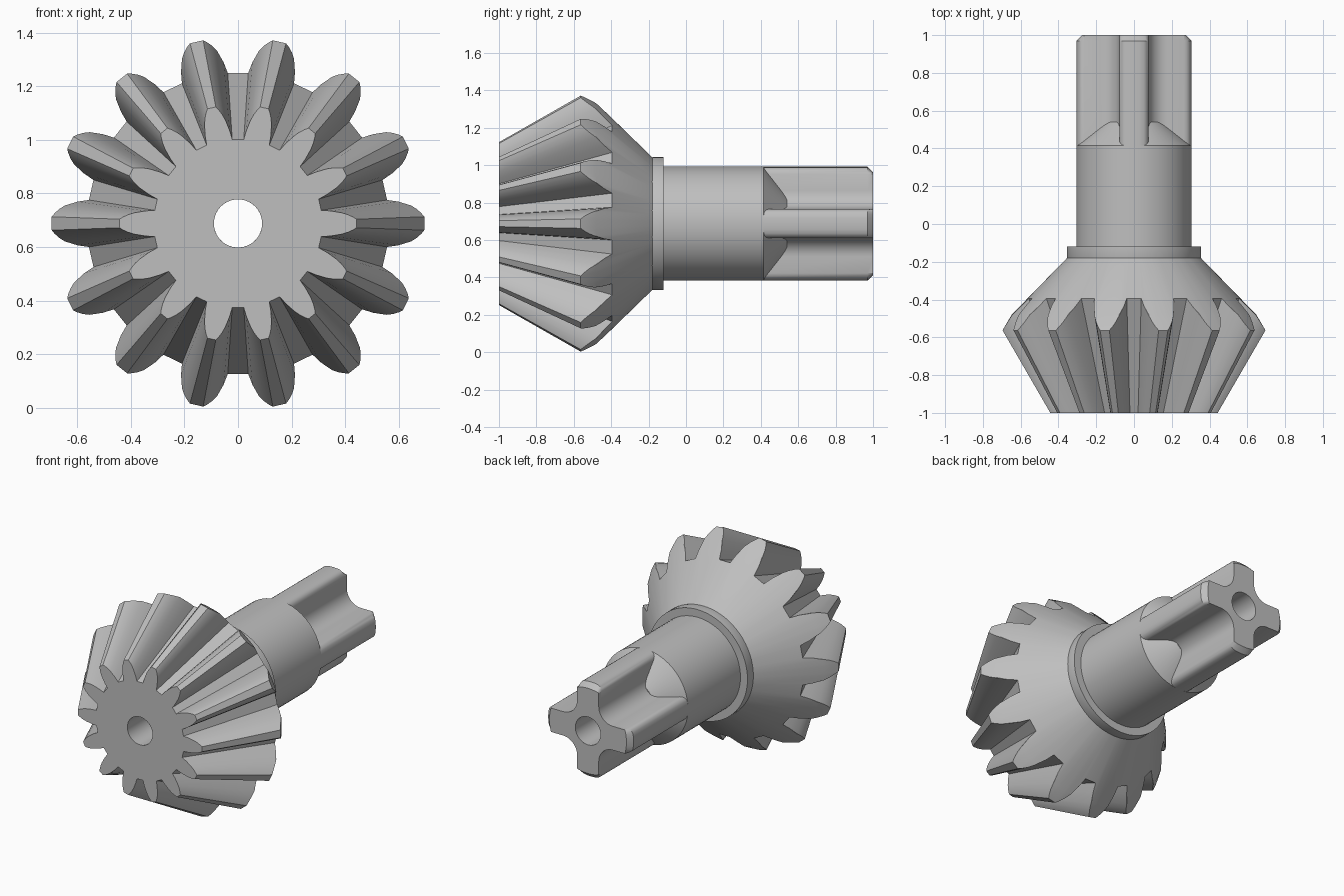
import bpy, bmesh
from math import sin, cos, pi, atan2, hypot, radians

cube = bpy.data.objects.get("Cube")
if cube:
    bpy.data.objects.remove(cube, do_unlink=True)

AXIS_Z = 0.688      # height of the shaft axis
TEETH = 14
APEX = 1.765        # distance of the pitch cone apex in front of y = 0
BORE = 0.09

steel = bpy.data.materials.new("light_grey")
steel.use_nodes = True
grey = (0.52, 0.52, 0.52, 1)
steel.diffuse_color = grey
steel.node_tree.nodes["Principled BSDF"].inputs["Base Color"].default_value = grey


def loft(name, rings):
    """Closed skin through rings of (angle, radius, y) points around the axis."""
    bm = bmesh.new()
    loops = [[bm.verts.new((r * cos(a), y, AXIS_Z + r * sin(a))) for a, r, y in ring]
             for ring in rings]
    n = len(loops[0])
    for k, low in enumerate(loops):
        high = loops[(k + 1) % len(loops)]
        for i in range(n):
            j = (i + 1) % n
            bm.faces.new((low[i], low[j], high[j], high[i]))
    bmesh.ops.remove_doubles(bm, verts=bm.verts, dist=0.00005)
    bmesh.ops.recalc_face_normals(bm, faces=bm.faces)
    mesh = bpy.data.meshes.new(name)
    bm.to_mesh(mesh)
    bm.free()
    mesh.materials.append(steel)
    obj = bpy.data.objects.new(name, mesh)
    bpy.context.collection.objects.link(obj)
    bpy.ops.object.select_all(action='DESELECT')
    obj.select_set(True)
    bpy.context.view_layer.objects.active = obj
    bpy.ops.object.shade_smooth_by_angle(angle=radians(28))
    return obj


# Bevel gear: tooth outline at the front, (radius along tooth, half width)
flank = [(0.311, 0.049), (0.345, 0.047), (0.387, 0.040),
         (0.41, 0.033), (0.43, 0.024), (0.443, 0.016)]
tooth = [(x, -w) for x, w in flank] + [(x, w) for x, w in reversed(flank)]
outline = [(atan2(w, x) + 2 * pi * k / TEETH, hypot(x, w))
           for k in range(TEETH) for x, w in tooth]


def back_point(a, r):
    """Follow the ray from the apex to the back cone or the chamfer at the tip."""
    t = r / (APEX - 1)
    y = min((0.179 - APEX * t) / (t + 0.976), (0.366 - APEX * t) / (t + 0.5875))
    return a, t * (y + APEX), y


front = [(a, r, -1) for a, r in outline]
back = [back_point(a, r) for a, r in outline]
shoulder = [(a, min(r, 0.648), max(y, -0.48)) for a, r, y in back]
loft("bevel_gear", [[(a, BORE, -1) for a, r in outline], front, back, shoulder,
                    [(a, 0.355, -0.18) for a, r in outline]])

# Collar, round shaft, conical run-out and bore
profile = [(BORE, 1), (BORE, -1), (0.355, -0.18), (0.355, -0.12), (0.305, -0.12),
           (0.305, 0.415), (0.155, 0.54), (0.1, 0.54)]
SEG = 64
loft("collar_and_shaft", [[(2 * pi * i / SEG, r, y) for i in range(SEG)] for r, y in profile])

# Cross-shaped drive end: one arm from its tip to the middle of the fillet
HALF, FILLET = 0.077, 0.1
arm = [(0.305, 0), (0.3035, 0.03), (0.299, 0.053), (0.291, 0.065), (0.28, 0.073), (0.265, HALF)]
for i in range(6):
    s = pi / 4 * i / 5
    c = HALF + FILLET
    arm.append((c - FILLET * sin(s), c - FILLET * cos(s)))
half = [(atan2(v, u), hypot(u, v)) for u, v in arm]
quarter = half + [(pi / 2 - a, r) for a, r in reversed(half[1:-1])]
cross = [(a + k * pi / 2, r) for k in range(4) for a, r in quarter]
loft("cross_drive_end", [[(a, r, 0.4) for a, r in cross],
                         [(a, r, 0.97) for a, r in cross],
                         [(a, min(r, 0.275), 1) for a, r in cross],
                         [(a, BORE, 1) for a, r in cross]])
